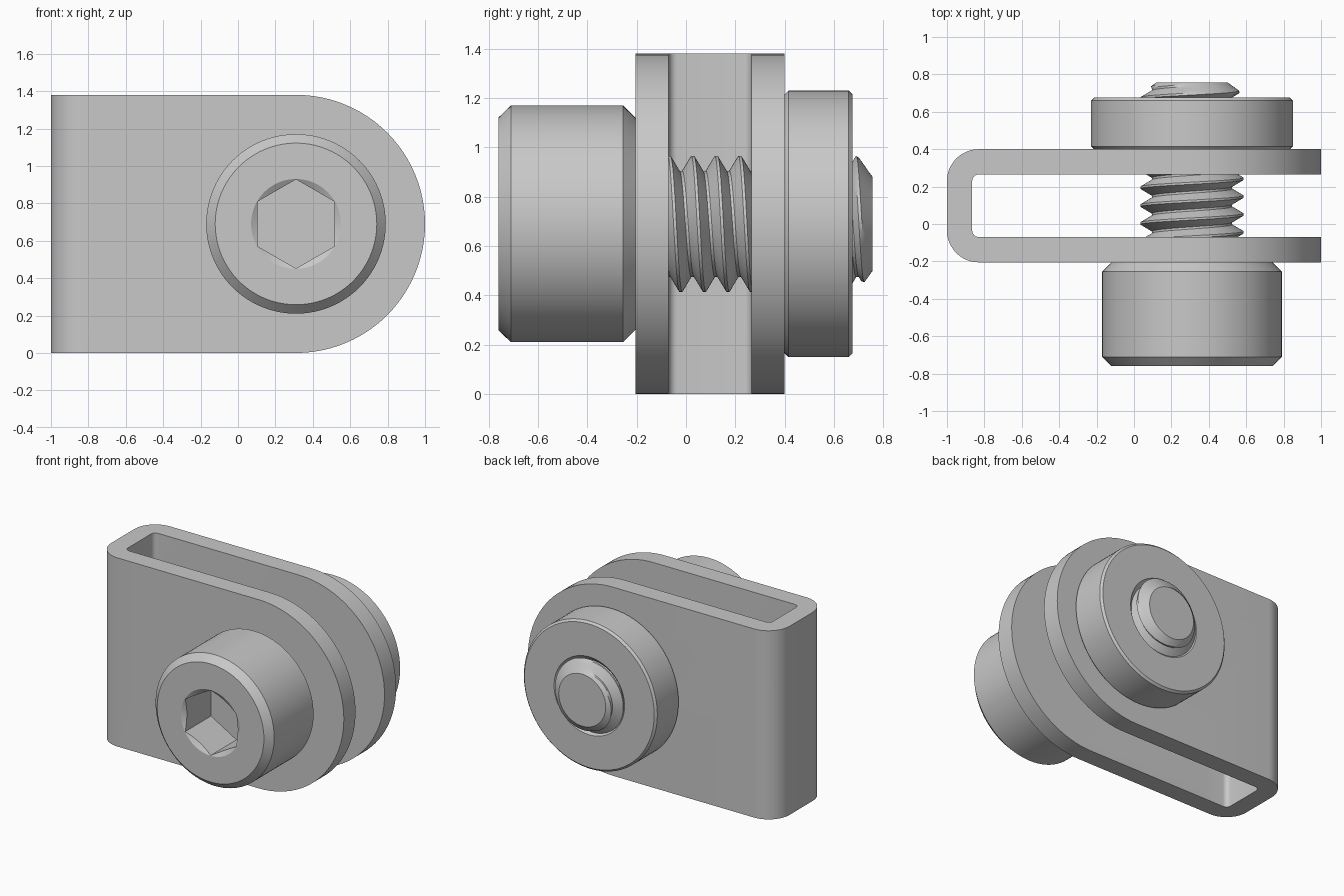
import bpy, bmesh
from math import sin, cos, pi, radians
from mathutils import Vector

cube = bpy.data.objects.get("Cube")
if cube:
    bpy.data.objects.remove(cube, do_unlink=True)

CX, CZ = 0.31, 0.69          # bolt axis, running along y
SEG = 96

steel = bpy.data.materials.new("grey_steel")
steel.use_nodes = True
colour = (0.58, 0.58, 0.58, 1)
steel.diffuse_color = colour
steel.node_tree.nodes["Principled BSDF"].inputs["Base Color"].default_value = colour


def finish(name, bm):
    bmesh.ops.recalc_face_normals(bm, faces=bm.faces)
    mesh = bpy.data.meshes.new(name)
    bm.to_mesh(mesh)
    bm.free()
    mesh.materials.append(steel)
    obj = bpy.data.objects.new(name, mesh)
    bpy.context.collection.objects.link(obj)
    return obj


def prism(name, points, vec):
    """Extrude a closed outline along a vector."""
    bm = bmesh.new()
    face = bm.faces.new([bm.verts.new(p) for p in points])
    ext = bmesh.ops.extrude_face_region(bm, geom=[face], use_keep_orig=True)
    verts = [g for g in ext["geom"] if isinstance(g, bmesh.types.BMVert)]
    bmesh.ops.translate(bm, verts=verts, vec=Vector(vec))
    return finish(name, bm)


def lathe(name, profile, closed=False):
    """Revolve (radius, y) points around the bolt axis."""
    bm = bmesh.new()
    verts = [bm.verts.new((CX + r, y, CZ)) for r, y in profile]
    edges = [bm.edges.new(p) for p in zip(verts, verts[1:])]
    if closed:
        edges.append(bm.edges.new((verts[-1], verts[0])))
    bmesh.ops.spin(bm, geom=verts + edges, cent=(CX, 0, CZ), axis=(0, 1, 0),
                   angle=2 * pi, steps=SEG, use_duplicate=False)
    bmesh.ops.remove_doubles(bm, verts=bm.verts, dist=0.0001)
    return finish(name, bm)


def boolean(obj, cutter, operation):
    mod = obj.modifiers.new("cut", "BOOLEAN")
    mod.operation, mod.object, mod.solver = operation, cutter, "EXACT"
    bpy.context.view_layer.objects.active = obj
    bpy.ops.object.modifier_apply(modifier=mod.name)
    bpy.data.objects.remove(cutter, do_unlink=True)


def arc(cx, cy, r, a0, a1, n):
    return [(cx + r * cos(radians(a0 + (a1 - a0) * i / n)),
             cy + r * sin(radians(a0 + (a1 - a0) * i / n))) for i in range(n + 1)]


def ring(r, y, n):
    return [(CX + r * sin(2 * pi * i / n), y, CZ + r * cos(2 * pi * i / n))
            for i in range(n)]


# Folded bracket: U-shaped strip, rounded at the open end, drilled for the bolt
y0, y1, t, ro, ri = -0.205, 0.40, 0.135, 0.17, 0.035
outline = [(1, y1)] + arc(-1 + ro, y1 - ro, ro, 90, 180, 12)
outline += arc(-1 + ro, y0 + ro, ro, 180, 270, 12) + [(1, y0), (1, y0 + t)]
outline += arc(-1 + t + ri, y0 + t + ri, ri, 270, 180, 6)
outline += arc(-1 + t + ri, y1 - t - ri, ri, 180, 90, 6) + [(1, y1 - t)]
bracket = prism("bracket", [(x, y, 0) for x, y in outline], (0, 0, 2 * CZ))
rounded = arc(CX, CZ, CZ, -90, 90, 48) + [(-1.5, 2 * CZ), (-1.5, 0)]
boolean(bracket, prism("end_cutter", [(x, -1, z) for x, z in rounded], (0, 2, 0)),
        "INTERSECT")
boolean(bracket, prism("hole_cutter", ring(0.27, -1, SEG), (0, 2, 0)), "DIFFERENCE")

# Bolt head with chamfered rims and a countersunk hexagonal socket
bolt_head = lathe("bolt_head", [
    (0, -0.73), (0.19, -0.73), (0.24, -0.76), (0.432, -0.76), (0.48, -0.71),
    (0.48, -0.255), (0.43, -0.205), (0, -0.205)])
boolean(bolt_head, prism("socket_cutter", ring(0.238, -0.9, 6), (0, 0.44, 0)),
        "DIFFERENCE")

# Round nut with a countersunk bore
nut = lathe("round_nut", [
    (0.25, 0.40), (0.525, 0.40), (0.54, 0.415), (0.54, 0.66), (0.525, 0.675),
    (0.285, 0.675), (0.25, 0.64)], closed=True)

# Threaded shaft: right-handed helix, chamfered at the tip
PITCH, CREST, ROOT, TIP_R = 0.0955, 0.276, 0.215, 0.19
START, TIP, PHASE = -0.25, 0.757, 0.027


def thread_radius(turn, y):
    d = abs(((y - PHASE) / PITCH - turn + 0.5) % 1 - 0.5)
    flank = min(max((d - 0.06) / 0.38, 0), 1)
    return min(CREST - (CREST - ROOT) * flank, TIP_R + 1.4 * (TIP - y))


bm = bmesh.new()
offsets = (-0.06, 0.06, 0.19, 0.32, 0.44, 0.56, 0.68, 0.81)
rows = []
for k in range(-5, 10):
    for f in offsets:
        row = []
        for i in range(SEG + 1):
            turn = i / SEG
            y = min(max(PHASE + PITCH * (k + f + turn), START), TIP)
            r = thread_radius(turn, y)
            row.append(bm.verts.new((CX + r * sin(2 * pi * turn), y,
                                     CZ + r * cos(2 * pi * turn))))
        rows.append(row)
for a, b in zip(rows, rows[1:]):
    for i in range(SEG):
        bm.faces.new((a[i], a[i + 1], b[i + 1], b[i]))
bmesh.ops.remove_doubles(bm, verts=bm.verts, dist=0.0002)
bmesh.ops.holes_fill(bm, edges=[e for e in bm.edges if e.is_boundary], sides=0)
shaft = finish("threaded_shaft", bm)

# Smooth curved faces, keep edges crisp
for obj in (bracket, bolt_head, nut, shaft):
    bpy.ops.object.select_all(action="DESELECT")
    obj.select_set(True)
    bpy.context.view_layer.objects.active = obj
    bpy.ops.object.shade_smooth_by_angle(angle=radians(25))
